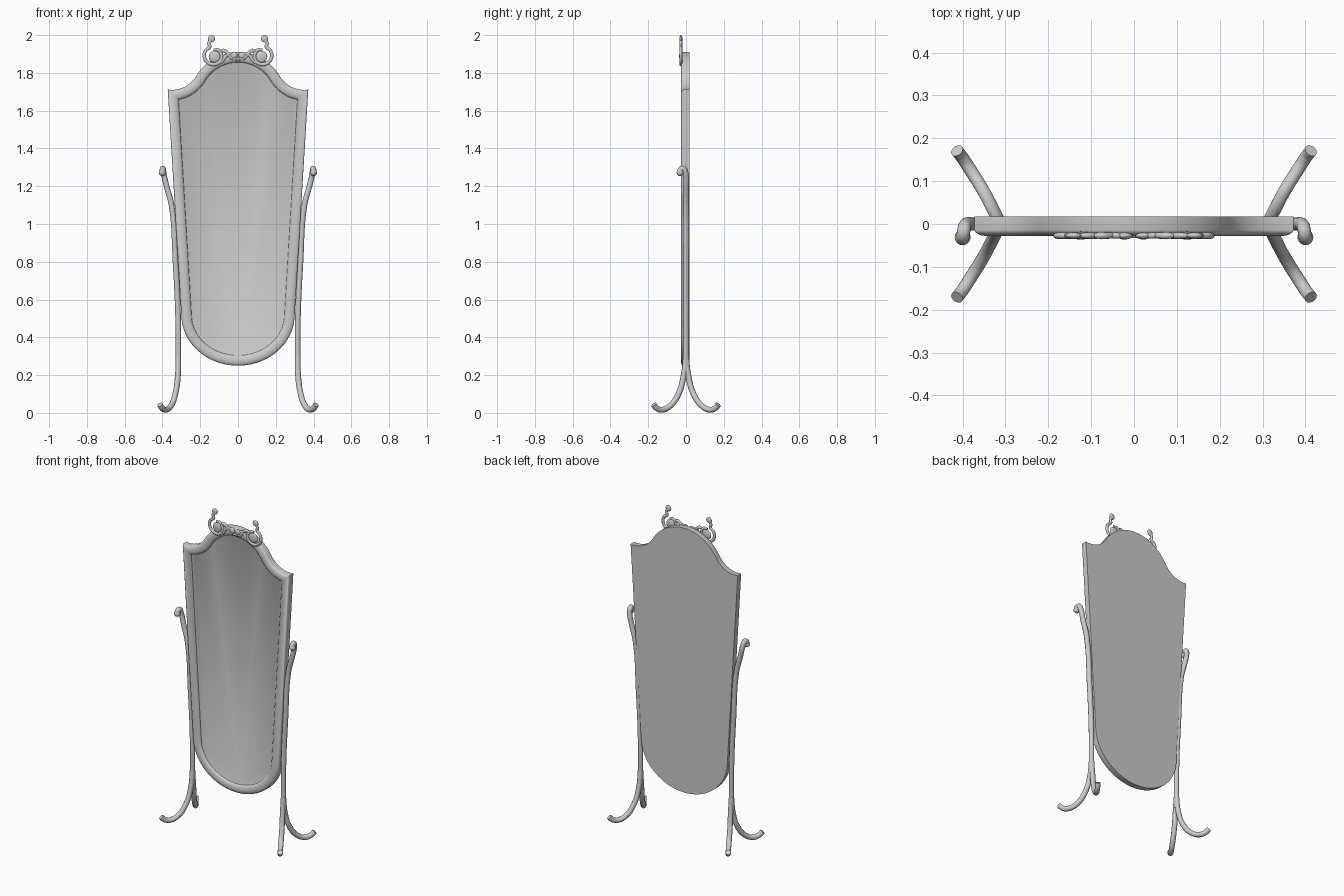
import bpy, bmesh, math

if "Cube" in bpy.data.objects:
    bpy.data.objects.remove(bpy.data.objects["Cube"])

def smooth(obj, angle=35):
    bpy.ops.object.select_all(action='DESELECT')
    obj.select_set(True)
    bpy.context.view_layer.objects.active = obj
    bpy.ops.object.shade_smooth_by_angle(angle=math.radians(angle))

def mesh_object(name, bm):
    bmesh.ops.recalc_face_normals(bm, faces=bm.faces)
    me = bpy.data.meshes.new(name)
    bm.to_mesh(me)
    bm.free()
    obj = bpy.data.objects.new(name, me)
    bpy.context.collection.objects.link(obj)
    smooth(obj)
    return obj

def tube(name, pts, radius, res=6, flat=None):
    """Round tube through points (x, y, z[, radius factor]); flat=(y, scale) squashes it in y."""
    cu = bpy.data.curves.new(name, 'CURVE')
    cu.dimensions = '3D'
    cu.bevel_depth = radius
    cu.bevel_resolution = 3
    cu.resolution_u = res
    cu.use_fill_caps = True
    sp = cu.splines.new('BEZIER')
    sp.bezier_points.add(len(pts) - 1)
    for b, p in zip(sp.bezier_points, pts):
        b.co = p[:3]
        b.radius = p[3] if len(p) > 3 else 1
        b.handle_left_type = b.handle_right_type = 'AUTO'
    obj = bpy.data.objects.new(name, cu)
    bpy.context.collection.objects.link(obj)
    bpy.ops.object.select_all(action='DESELECT')
    obj.select_set(True)
    bpy.context.view_layer.objects.active = obj
    bpy.ops.object.convert(target='MESH')
    obj = bpy.context.view_layer.objects.active
    if flat:
        for v in obj.data.vertices:
            v.co.y = flat[0] + (v.co.y - flat[0]) * flat[1]
    smooth(obj, 50)
    return obj

def ball(name, loc, r, ry=None):
    bm = bmesh.new()
    bmesh.ops.create_uvsphere(bm, u_segments=20, v_segments=12, radius=1)
    for v in bm.verts:
        v.co = (loc[0] + v.co.x * r, loc[1] + v.co.y * (ry or r), loc[2] + v.co.z * r)
    return mesh_object(name, bm)

# Mirror outline, inset by t: round foot, flaring sides, scooped shoulders, arched top
def outline(t):
    half = []
    for i in range(21):
        a = math.pi / 2 * i / 20
        half.append(((0.30 - t) * math.sin(a), 0.52 - (0.27 - t) * math.cos(a)))
    R = 0.15 + t
    a0 = -math.acos((0.372 - 1.06 * t - 0.35) / R)
    a1 = math.radians(-150)
    for i in range(13):
        a = a0 + (a1 - a0) * i / 12
        half.append((0.35 + R * math.cos(a), 1.86 + R * math.sin(a)))
    for i in range(1, 15):
        a = math.radians(31 + 59 * i / 14)
        half.append(((0.256 - t) * math.cos(a), 1.654 + (0.256 - t) * math.sin(a)))
    return half + [(-x, z) for x, z in half[-2:0:-1]]

def ring(bm, t, y):
    return [bm.verts.new((x, y, z)) for x, z in outline(t)]

# Frame moulding with flat back
profile = [(0, 0.018), (0, -0.014)]
for i in range(1, 9):
    a = math.pi * i / 9
    profile.append((0.027 - 0.027 * math.cos(a), -0.014 - 0.014 * math.sin(a)))
profile += [(0.054, -0.013), (0.06, -0.010)]
bm = bmesh.new()
rings = [ring(bm, t, y) for t, y in profile]
for a, b in zip(rings, rings[1:]):
    n = len(a)
    for i in range(n):
        j = (i + 1) % n
        bm.faces.new((a[i], a[j], b[j], b[i]))
bm.faces.new(rings[0])
bm.faces.new(rings[-1])
bm.faces.ensure_lookup_table()
mesh_object("mirror_and_frame", bm)

CY = -0.027  # depth of the crest ornament
for s, side in ((-1, "left"), (1, "right")):
    # Post with hook curling forward at the top
    post = [(0.316, 0, 0.22), (0.317, 0, 0.50), (0.331, 0, 0.80), (0.352, 0, 1.10),
            (0.378, 0, 1.20), (0.393, -0.002, 1.265), (0.397, -0.014, 1.292),
            (0.399, -0.028, 1.289), (0.400, -0.033, 1.27)]
    tube(side + "_post", [(s * x, y, z) for x, y, z in post], 0.0155)
    ball(side + "_hook_tip", (s * 0.400, -0.031, 1.272), 0.0185)

    # Two splayed feet
    foot = [(0.316, 0, 0.30), (0.318, 0.012, 0.20), (0.332, 0.04, 0.10), (0.356, 0.085, 0.036),
            (0.383, 0.128, 0.0165), (0.402, 0.157, 0.026), (0.413, 0.171, 0.044)]
    for d, end in ((-1, "front"), (1, "back")):
        tube(f"{side}_{end}_foot", [(s * x, d * y, z) for x, y, z in foot], 0.0155)

    # Crest scroll with boss and finial
    def crest(name, pts, r):
        tube(f"{side}_{name}", [(s * p[0], CY, p[1]) + tuple(p[2:]) for p in pts], r, 5, (CY, 0.8))
    crest("crest_scroll", [(0.138, 1.978), (0.154, 1.958), (0.150, 1.938), (0.172, 1.918),
                           (0.177, 1.880), (0.155, 1.852), (0.120, 1.846), (0.093, 1.865),
                           (0.089, 1.898), (0.105, 1.921), (0.130, 1.922, 0.7)], 0.0095)
    ball(side + "_finial", (s * 0.141, CY, 1.981), 0.019, 0.008)
    ball(side + "_scroll_boss", (s * 0.124, CY, 1.886), 0.031, 0.009)
    # Crest centre leaves and beads
    crest("crest_lower_leaf", [(0.120, 1.848, 0.6), (0.085, 1.862), (0.062, 1.892),
                               (0.040, 1.902), (0.026, 1.888, 0.7)], 0.009)
    crest("crest_upper_leaf", [(0.100, 1.912, 0.6), (0.076, 1.918, 1.2), (0.055, 1.904),
                               (0.036, 1.880), (0.0, 1.872, 0.7)], 0.009)
    ball(side + "_crest_bead", (s * 0.022, CY, 1.893), 0.019, 0.009)
